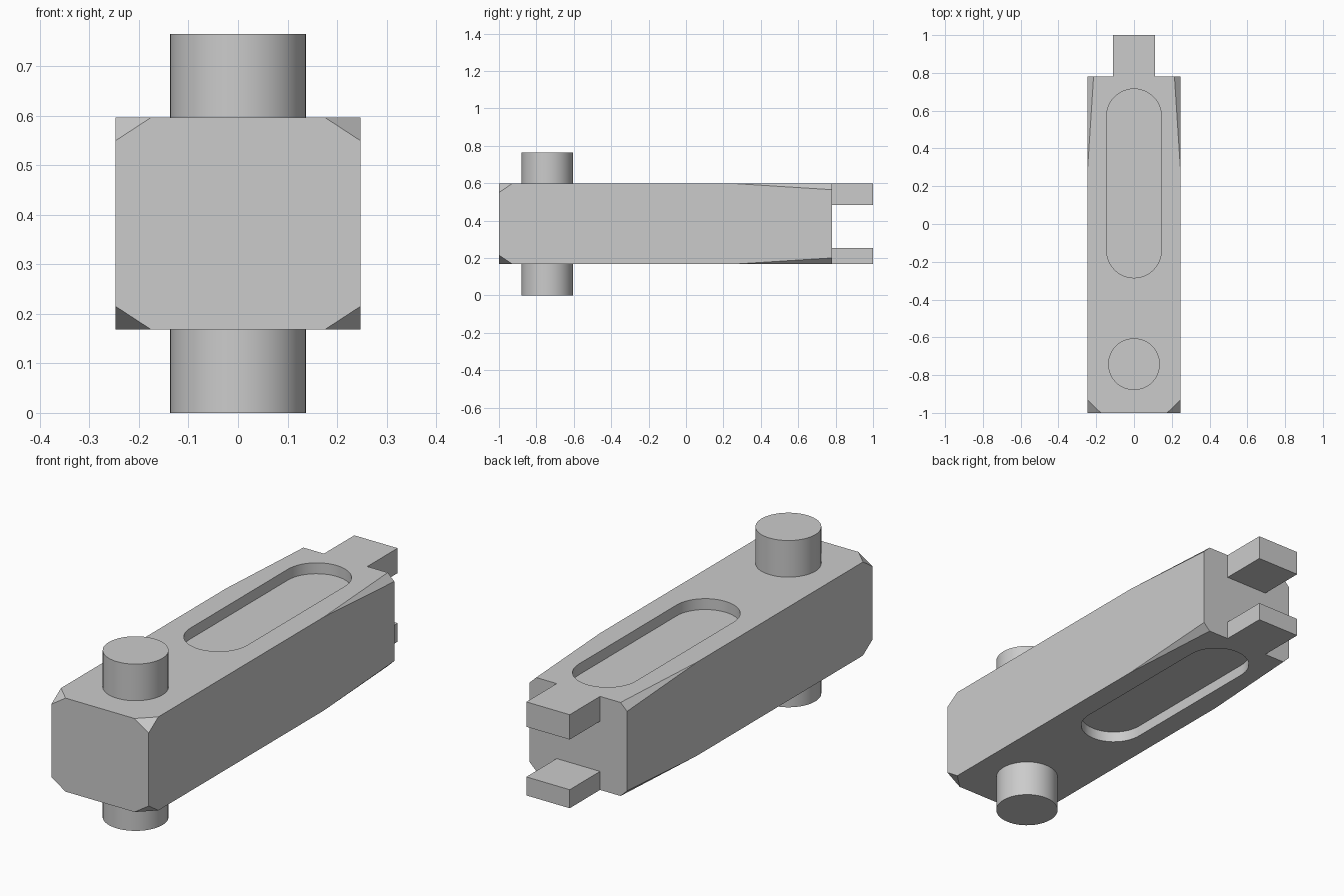
import bpy, bmesh, math
from mathutils import Vector

default = bpy.data.objects.get("Cube")
if default:
    bpy.data.objects.remove(default, do_unlink=True)

grey = bpy.data.materials.new("plain grey")
grey.use_nodes = True
grey.diffuse_color = (0.6, 0.6, 0.6, 1)
grey.node_tree.nodes["Principled BSDF"].inputs["Base Color"].default_value = (0.6, 0.6, 0.6, 1)

HALF_W, FRONT, BACK = 0.247, -1.0, 0.78
BOTTOM, TOP, HEIGHT = 0.168, 0.597, 0.765
SLOT_DEPTH = 0.05


def finish(name, bm):
    bmesh.ops.recalc_face_normals(bm, faces=bm.faces[:])
    mesh = bpy.data.meshes.new(name)
    bm.to_mesh(mesh)
    bm.free()
    mesh.materials.append(grey)
    obj = bpy.data.objects.new(name, mesh)
    bpy.context.collection.objects.link(obj)
    return obj


def box(low, high):
    bm = bmesh.new()
    bmesh.ops.create_cube(bm, size=1)
    low, high = Vector(low), Vector(high)
    for v in bm.verts:
        v.co = (low + high) / 2 + v.co * (high - low)
    return bm


def prism(outline, z0, z1):
    bm = bmesh.new()
    face = bm.faces.new([bm.verts.new((x, y, z0)) for x, y in outline])
    side = bmesh.ops.extrude_face_region(bm, geom=[face])["geom"]
    for v in side:
        if isinstance(v, bmesh.types.BMVert):
            v.co.z = z1
    return bm


def arc(cy, radius, start, end, steps):
    angles = [start + (end - start) * i / steps for i in range(steps + 1)]
    return [(radius * math.cos(a), cy + radius * math.sin(a)) for a in angles]


def smooth(obj):
    bpy.ops.object.select_all(action='DESELECT')
    obj.select_set(True)
    bpy.context.view_layer.objects.active = obj
    bpy.ops.object.shade_smooth_by_angle(angle=math.radians(30))


def cut_corner(bm, sx, end, sz, dx, dy, dz):
    # Slice off one corner of the block through a point on each of its three edges
    corner = Vector((sx * HALF_W, end, TOP if sz > 0 else BOTTOM))
    sy = 1 if end > 0 else -1
    normal = Vector((sx / dx, sy / dy, sz / dz)).normalized()
    geom = bm.verts[:] + bm.edges[:] + bm.faces[:]
    cut = bmesh.ops.bisect_plane(bm, geom=geom, plane_co=corner - Vector((sx * dx, 0, 0)),
                                 plane_no=normal, clear_outer=True, dist=1e-5)
    edges = [e for e in cut["geom_cut"] if isinstance(e, bmesh.types.BMEdge)]
    bmesh.ops.contextual_create(bm, geom=edges)


# Main block: short corner cuts at the front, long slender ones at the back
bm = box((-HALF_W, FRONT, BOTTOM), (HALF_W, BACK, TOP))
for sx in (-1, 1):
    for sz in (-1, 1):
        cut_corner(bm, sx, FRONT, sz, 0.072, 0.07, 0.047)
        cut_corner(bm, sx, BACK, sz, 0.033, 0.51, 0.032)
body = finish("body", bm)

# Rounded slots sunk into the top and bottom
slot = arc(0.57, 0.145, 0, math.pi, 24) + arc(-0.14, 0.145, math.pi, 2 * math.pi, 24)
for z0, z1 in ((TOP - SLOT_DEPTH, TOP + 0.1), (BOTTOM - 0.1, BOTTOM + SLOT_DEPTH)):
    cutter = finish("slot_cutter", prism(slot, z0, z1))
    cutter.hide_render = True
    mod = body.modifiers.new("slot", 'BOOLEAN')
    mod.operation, mod.solver, mod.object = 'DIFFERENCE', 'EXACT', cutter
    bpy.context.view_layer.objects.active = body
    bpy.ops.object.modifier_apply(modifier=mod.name)
    bpy.data.objects.remove(cutter, do_unlink=True)
smooth(body)

# Upright pin through the front end
pin = finish("pin", prism(arc(-0.742, 0.137, 0, 2 * math.pi, 48)[:-1], 0, HEIGHT))
smooth(pin)

# Pair of tabs at the back
for name, z0, z1 in (("upper_tab", 0.483, TOP), ("lower_tab", BOTTOM, 0.253)):
    finish(name, box((-0.11, BACK, z0), (0.11, 1.0, z1)))
